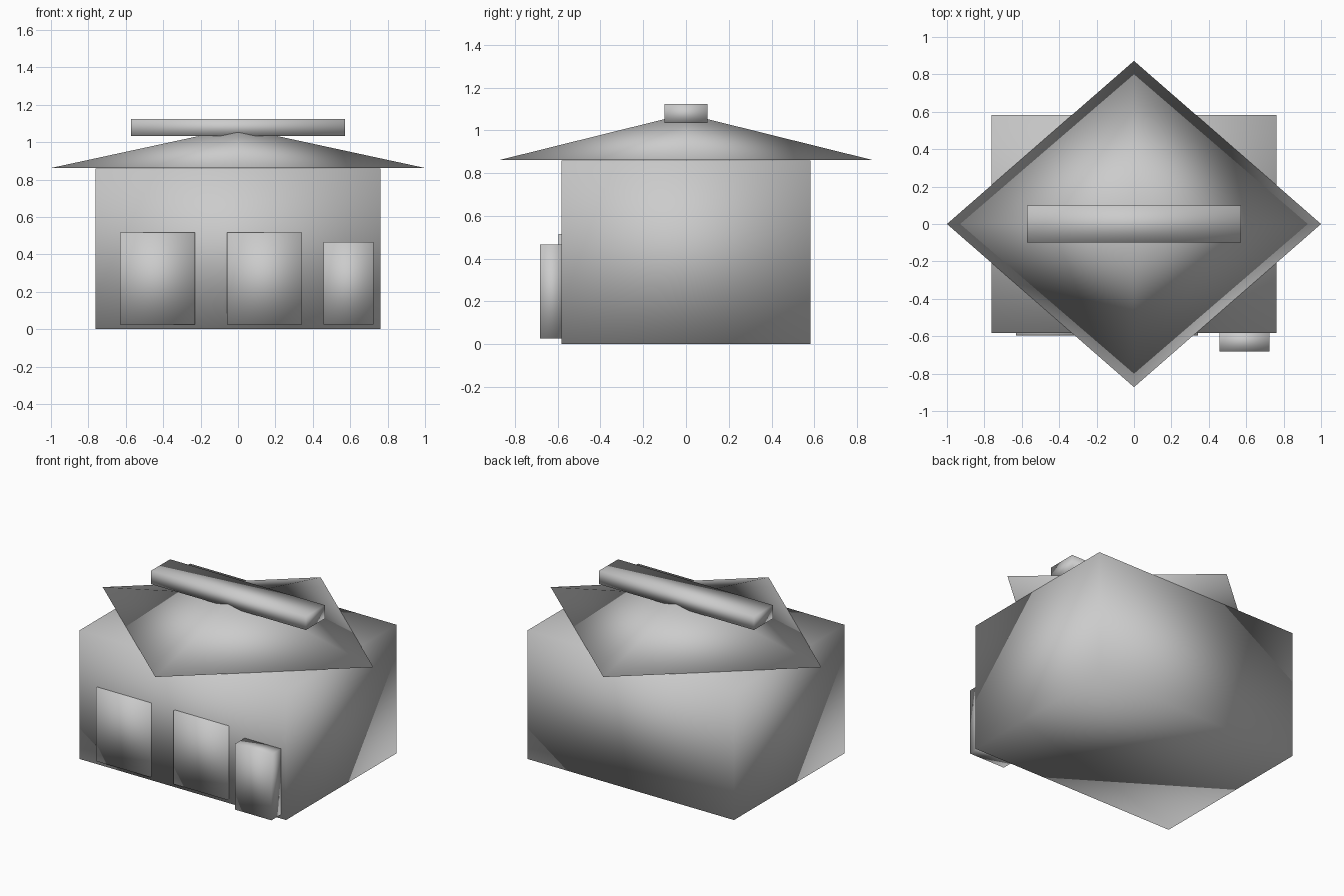
import bpy
from math import pi

if "Cube" in bpy.data.objects:
    bpy.data.objects.remove(bpy.data.objects["Cube"])


def smooth(obj):
    obj.data.polygons.foreach_set("use_smooth", [True] * len(obj.data.polygons))
    return obj


def box(name, x, y, z):
    """Smooth-shaded box from (min, max) ranges on each axis."""
    bpy.ops.mesh.primitive_cube_add(size=1)
    obj = bpy.context.object
    obj.name = name
    obj.location = [(a + b) / 2 for a, b in (x, y, z)]
    obj.scale = [b - a for a, b in (x, y, z)]
    bpy.ops.object.transform_apply(location=True, rotation=True, scale=True)
    return smooth(obj)


# Main building
box("building_body", (-0.762, 0.762), (-0.582, 0.582), (0, 0.86))

# Four-sided pyramid roof, corners on the x and y axes
bpy.ops.mesh.primitive_cone_add(vertices=4, radius1=1, radius2=0, depth=0.216,
                                location=(0, 0, 0.862 + 0.108))
roof = bpy.context.object
roof.name = "roof"
roof.scale.y = 0.872
bpy.ops.object.transform_apply(location=True, rotation=True, scale=True)
smooth(roof)

# Beam across the roof peak
box("roof_beam", (-0.572, 0.572), (-0.10, 0.10), (1.034, 1.124))

# Two thin front door panels
for side, x in (("left", -0.43), ("right", 0.142)):
    box(f"door_panel_{side}", (x - 0.2, x + 0.2), (-0.596, -0.566), (0.026, 0.516))

# Cabinet standing against the front wall
box("front_cabinet", (0.457, 0.724), (-0.682, -0.57), (0.026, 0.466))
